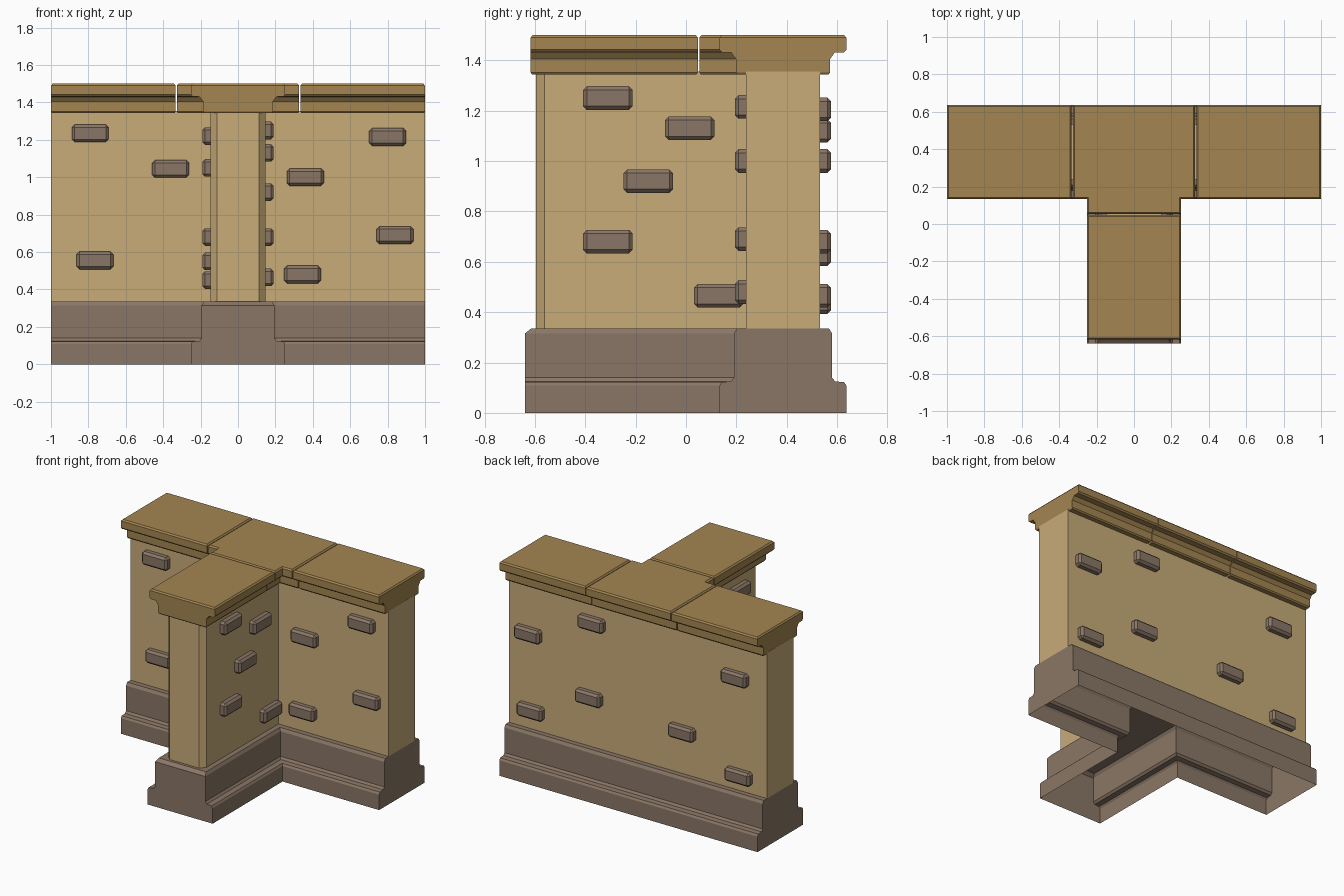
import bpy, bmesh

if "Cube" in bpy.data.objects:
    bpy.data.objects.remove(bpy.data.objects["Cube"])

ARM_Y = 0.385    # centre line of the long wall
WALL_HALF = 0.147


def material(name, rgb):
    m = bpy.data.materials.new(name)
    m.use_nodes = True
    m.diffuse_color = (*rgb, 1)
    m.node_tree.nodes["Principled BSDF"].inputs["Base Color"].default_value = (*rgb, 1)
    return m


STONE = material("brown stone", (0.255, 0.183, 0.133))
PLASTER = material("sand plaster", (0.58, 0.41, 0.19))
COPING = material("ochre coping", (0.37, 0.235, 0.082))


def finish(name, bm, mat):
    mesh = bpy.data.meshes.new(name)
    bm.to_mesh(mesh)
    bm.free()
    mesh.materials.append(mat)
    obj = bpy.data.objects.new(name, mesh)
    bpy.context.collection.objects.link(obj)
    return obj


def loft(name, plan, levels, mat, bottom=True):
    """Stack plan outlines (half width, end inset) at each height and skin them."""
    bm = bmesh.new()
    rings = [[bm.verts.new((x, y, z)) for x, y in plan(w, e)] for w, z, e in levels]
    n = len(rings[0])
    for a, b in zip(rings, rings[1:]):
        for i in range(n):
            j = (i + 1) % n
            bm.faces.new((a[i], a[j], b[j], b[i]))
    bm.faces.new(rings[-1])
    if bottom:
        bm.faces.new(rings[0][::-1])
    return finish(name, bm, mat)


def tee(half_len, front, x_inset=0.0, chamfer=0.0):
    """T-shaped plan: arms along x, stem running to the front."""
    def plan(w, e):
        x, y = half_len - e * x_inset, front + e
        lo, hi = ARM_Y - w, ARM_Y + w
        tip = [(-w, y), (w, y)]
        if chamfer:
            tip = [(-w, y + chamfer), (chamfer - w, y),
                   (w - chamfer, y), (w, y + chamfer)]
        return [(-x, lo), (-w, lo), *tip, (w, lo), (x, lo), (x, hi), (-x, hi)]
    return plan


def arm(x0, x1):
    return lambda w, e: [(x0 + e, ARM_Y - w), (x1 - e, ARM_Y - w),
                         (x1 - e, ARM_Y + w), (x0 + e, ARM_Y + w)]


def stem(y0, y1):
    return lambda w, e: [(-w, y0 + e), (w, y0 + e), (w, y1 - e), (-w, y1 - e)]


# Hollow stepped plinth, open underneath
plinth_levels = [(0.252, 0, 0), (0.252, 0.108, 0), (0.243, 0.122, 0),
                 (0.207, 0.125, 0), (0.195, 0.14, 0), (0.195, 0.315, 0),
                 (0.183, 0.335, 0.025)]
loft("plinth", tee(1, -0.64), plinth_levels, STONE, bottom=False)

# Plastered wall with chamfered front corners
loft("wall", tee(1, -0.595, chamfer=0.034),
     [(WALL_HALF, 0.335, 0), (WALL_HALF, 1.355, 0)], PLASTER, bottom=False)

# Moulded coping in four pieces with narrow seams
coping_levels = [(0.18, 1.343, 0.006), (0.187, 1.352, 0), (0.187, 1.405, 0),
                 (0.205, 1.43, 0), (0.243, 1.432, 0), (0.252, 1.442, 0),
                 (0.252, 1.49, 0), (0.243, 1.5, 0.008)]
loft("coping_centre", tee(0.327, 0.053, x_inset=1), coping_levels, COPING)
loft("coping_left", arm(0.333, 0.999), coping_levels, COPING)
loft("coping_right", arm(-0.999, -0.333), coping_levels, COPING)
loft("coping_stem", stem(-0.617, 0.047), coping_levels, COPING)


def brick(name, centre, along_x):
    """Bevelled block sunk halfway into the wall surface."""
    long, deep, tall = 0.197, 0.088, 0.094
    size = (long, deep, tall) if along_x else (deep, long, tall)
    bm = bmesh.new()
    bmesh.ops.create_cube(bm, size=1)
    bmesh.ops.scale(bm, vec=size, verts=bm.verts)
    bmesh.ops.bevel(bm, geom=bm.edges[:], offset=0.015, segments=1, affect='EDGES')
    bmesh.ops.translate(bm, vec=centre, verts=bm.verts)
    finish(name, bm, STONE)


# Protruding bricks, placed as (distance along face, height)
front_bricks = [(-0.79, 1.235), (-0.36, 1.045), (-0.765, 0.555), (0.80, 1.215),
                (0.36, 1.0), (0.84, 0.69), (0.345, 0.48)]
back_bricks = [(0.84, 1.0), (0.35, 1.205), (0.82, 0.465), (0.37, 0.68),
               (-0.76, 1.12), (-0.35, 0.63), (-0.79, 0.44)]
left_bricks = [(-0.31, 1.25), (0.015, 1.13), (-0.15, 0.92), (-0.31, 0.68), (0.13, 0.465)]
right_bricks = [(-0.36, 1.22), (-0.02, 1.05), (-0.3, 0.68), (0.06, 0.55), (-0.2, 0.45)]

for side, spots, sign in (("front", front_bricks, -1), ("back", back_bricks, 1)):
    for i, (x, z) in enumerate(spots):
        brick(f"{side}_brick_{i + 1}", (x, ARM_Y + sign * WALL_HALF, z), True)
for side, spots, sign in (("stem_left", left_bricks, 1), ("stem_right", right_bricks, -1)):
    for i, (y, z) in enumerate(spots):
        brick(f"{side}_brick_{i + 1}", (sign * WALL_HALF, y, z), False)
